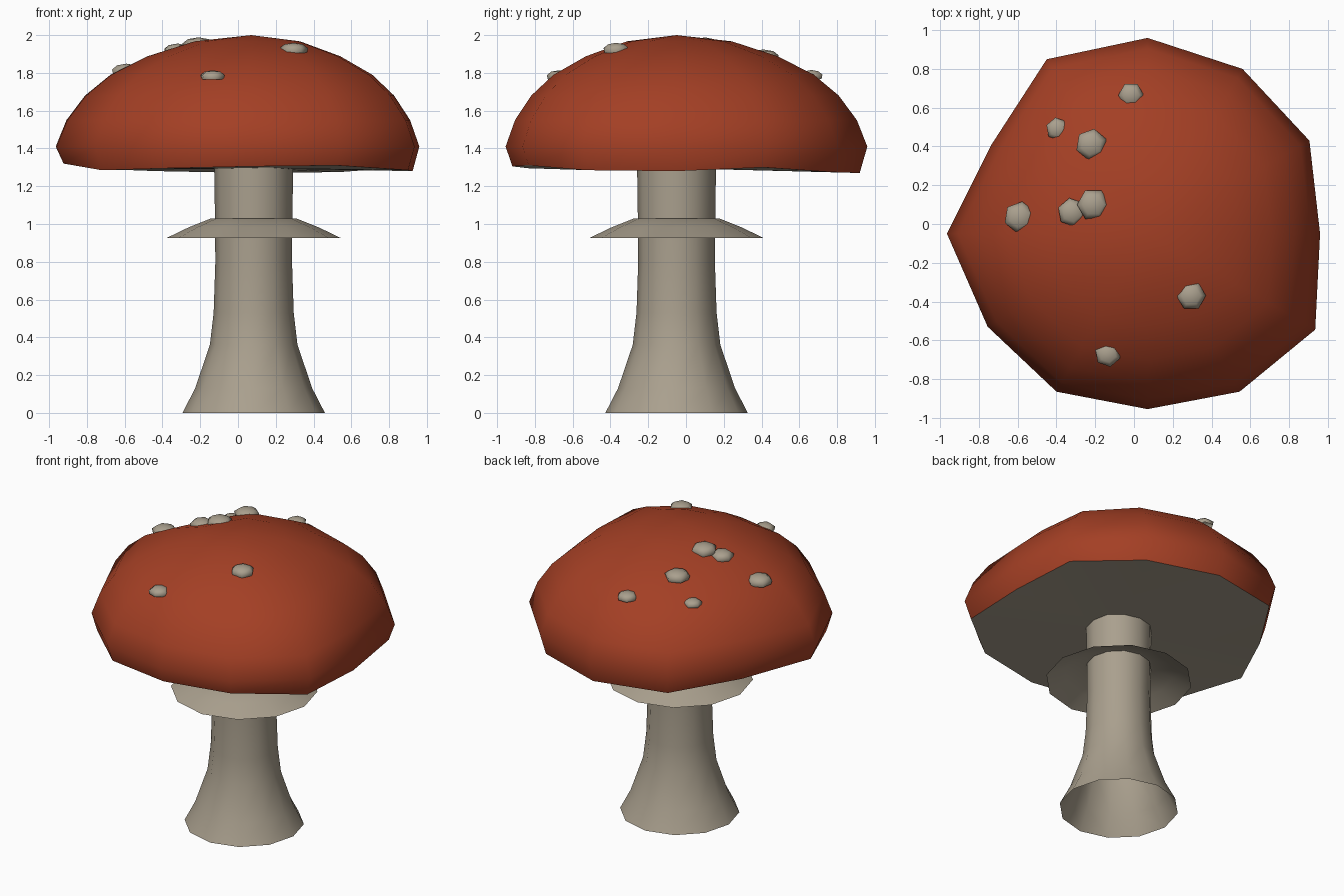
import bpy, bmesh, math
from mathutils import Vector, Matrix
from mathutils.bvhtree import BVHTree

default = bpy.data.objects.get("Cube")
if default:
    bpy.data.objects.remove(default, do_unlink=True)


def material(name, rgb):
    mat = bpy.data.materials.new(name)
    mat.use_nodes = True
    mat.diffuse_color = (*rgb, 1)
    mat.node_tree.nodes["Principled BSDF"].inputs["Base Color"].default_value = (*rgb, 1)
    return mat


RED = material("cap red", (0.37, 0.05, 0.018))
BEIGE = material("stem beige", (0.40, 0.35, 0.27))
SIDES = 12


def finish(bm, name, mats, angle=50):
    mesh = bpy.data.meshes.new(name)
    bm.to_mesh(mesh)
    bm.free()
    obj = bpy.data.objects.new(name, mesh)
    bpy.context.collection.objects.link(obj)
    for mat in mats:
        mesh.materials.append(mat)
    bpy.ops.object.select_all(action='DESELECT')
    obj.select_set(True)
    bpy.context.view_layer.objects.active = obj
    bpy.ops.object.shade_smooth_by_angle(angle=math.radians(angle))
    return obj


def skin(bm, rings, tip=None):
    """Bridge vertex loops from bottom to top, with an optional tip point."""
    loops = [[bm.verts.new(p) for p in ring] for ring in rings]
    n = len(loops[0])
    for low, high in zip(loops, loops[1:]):
        for i in range(n):
            j = (i + 1) % n
            bm.faces.new((low[i], low[j], high[j], high[i]))
    if tip is not None:
        top = bm.verts.new(tip)
        for i in range(n):
            bm.faces.new((loops[-1][i], loops[-1][(i + 1) % n], top))
    return loops


def circle(r, z, n, centre=(0, 0)):
    return [(centre[0] + r * math.cos(math.tau * i / n),
             centre[1] + r * math.sin(math.tau * i / n), z) for i in range(n)]


# Stem and skirt: open lathed shells around the same axis
AXIS = (0.083, -0.05)
stem_profile = [(0.377, 0), (0.31, 0.13), (0.232, 0.36), (0.212, 0.53),
                (0.203, 0.8), (0.205, 1.03), (0.209, 1.31)]
skirt_profile = [(0.463, 0.925), (0.345, 0.982), (0.225, 1.03), (0.195, 1.03)]
for name, profile in (("stem", stem_profile), ("skirt", skirt_profile)):
    bm = bmesh.new()
    skin(bm, [circle(r, z, SIDES, AXIS) for r, z in profile])
    finish(bm, name, [BEIGE])

# Cap: an uneven outline scaled up through a dome profile
outline = [(0.96, -0.05), (0.905, 0.43), (0.56, 0.80), (0.07, 0.96),
           (-0.45, 0.85), (-0.735, 0.41), (-0.965, -0.05), (-0.755, -0.53),
           (-0.40, -0.865), (0.07, -0.955), (0.545, -0.865), (0.935, -0.545)]
rim_heights = [1.28, 1.30, 1.275, 1.27, 1.28, 1.29,
               1.32, 1.285, 1.295, 1.305, 1.31, 1.285]
dome = [(1, 1.41), (0.945, 1.55), (0.85, 1.68), (0.72, 1.79),
        (0.53, 1.888), (0.29, 1.967)]
centre = Vector((0.07, -0.05))


def cap_ring(scale, heights):
    ring = []
    for point, z in zip(outline, heights):
        p = centre + (Vector(point) - centre) * scale
        ring.append((p.x, p.y, z))
    return ring


bm = bmesh.new()
rings = [cap_ring(0.96, rim_heights)]
rings += [cap_ring(s, [z] * SIDES) for s, z in dome]
loops = skin(bm, rings, (*centre, 2.0))
# Pale underside fan
hub = bm.verts.new((*centre, 1.295))
for i in range(SIDES):
    face = bm.faces.new((loops[0][(i + 1) % SIDES], loops[0][i], hub))
    face.material_index = 1
tree = BVHTree.FromBMesh(bm)
finish(bm, "cap", [RED, BEIGE])

# Spots: little six-sided domes sitting on the cap surface
spots = [(-0.015, 0.665, 0.066), (-0.395, 0.49, 0.06), (-0.22, 0.41, 0.082),
         (-0.21, 0.10, 0.084), (-0.32, 0.06, 0.075), (-0.59, 0.035, 0.082),
         (0.295, -0.37, 0.076), (-0.135, -0.67, 0.068)]
for k, (x, y, r) in enumerate(spots):
    hit, normal, _, _ = tree.ray_cast(Vector((x, y, 3)), Vector((0, 0, -1)))
    bm = bmesh.new()
    skin(bm, [circle(r * 0.92, -0.25 * r, 6), circle(r, 0.08 * r, 6),
              circle(r * 0.65, 0.35 * r, 6)], (0, 0, 0.46 * r))
    turn = normal.to_track_quat('Z', 'Y').to_matrix().to_4x4()
    bm.transform(Matrix.Translation(hit) @ turn @ Matrix.Rotation(k * 0.7, 4, 'Z'))
    finish(bm, f"spot_{k + 1}", [BEIGE], 70)
